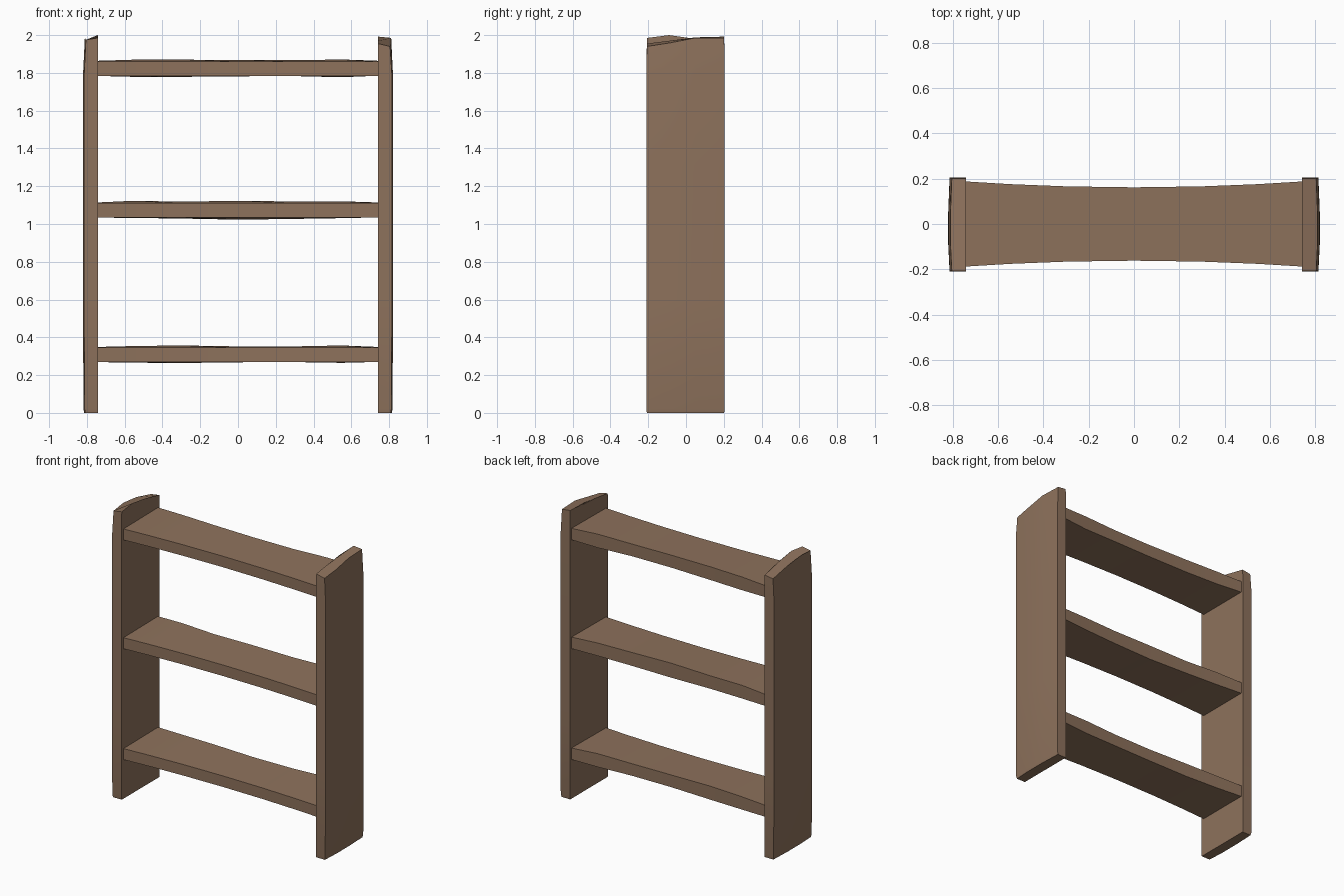
import bpy

if "Cube" in bpy.data.objects:
    bpy.data.objects.remove(bpy.data.objects["Cube"])

wood = bpy.data.materials.new("brown wood")
wood.diffuse_color = (0.27, 0.168, 0.107, 1)
wood.use_nodes = True
wood.node_tree.nodes["Principled BSDF"].inputs["Base Color"].default_value = wood.diffuse_color


def loft(name, rings):
    """Skin a list of equal-sized closed rings and cap both ends."""
    n = len(rings[0])
    verts = [p for r in rings for p in r]
    faces = [(i * n + j, i * n + (j + 1) % n, (i + 1) * n + (j + 1) % n, (i + 1) * n + j)
             for i in range(len(rings) - 1) for j in range(n)]
    last = (len(rings) - 1) * n
    faces += [tuple(reversed(range(n))), tuple(last + j for j in range(n))]
    me = bpy.data.meshes.new(name)
    me.from_pydata(verts, [], faces)
    me.materials.append(wood)
    ob = bpy.data.objects.new(name, me)
    bpy.context.collection.objects.link(ob)
    # consistent outward normals, then smooth along the board only
    bpy.ops.object.select_all(action='DESELECT')
    ob.select_set(True)
    bpy.context.view_layer.objects.active = ob
    bpy.ops.object.mode_set(mode='EDIT')
    bpy.ops.mesh.select_all(action='SELECT')
    bpy.ops.mesh.normals_make_consistent(inside=False)
    bpy.ops.object.mode_set(mode='OBJECT')
    bpy.ops.object.shade_smooth_by_angle(angle=0.52)
    return ob


# Side boards: slightly bulging outer face, worn slanted top
YS = [-0.21, -0.09, 0.05, 0.205]
BULGE = [0.0, 0.006, 0.006, 0.0]


def side_board(name, side, top_in, top_out):
    rings = []
    levels = [(0.0, 0.808, 0.985), (0.02, 0.812, 1.0), (0.6, 0.815, 1.0),
              (1.3, 0.814, 1.0), (1.8, 0.814, 1.0), (None, 0.805, 0.985)]
    for z, xo, w in levels:
        inner = [(side * 0.742, y * w, top_in[i] if z is None else z)
                 for i, y in enumerate(YS)]
        outer = [(side * (xo + BULGE[i]), y * w, top_out[i] if z is None else z)
                 for i, y in enumerate(YS)]
        rings.append(inner + outer[::-1])
    return loft(name, rings)


side_board("left_side_board", -1, [1.985, 2.0, 1.98, 1.945], [1.975, 1.985, 1.97, 1.935])
side_board("right_side_board", 1, [1.955, 1.97, 1.988, 1.992], [1.94, 1.958, 1.985, 1.985])

# Shelves: waisted planks with an uneven back edge
XS = [-0.744, -0.55, -0.3, 0.0, 0.3, 0.55, 0.744]
SHELVES = {
    "bottom_shelf": (0.27, [0, 5, 8, 3, 3, 8, 0], [0, -4, -6, -2, -1, -5, 0]),
    "middle_shelf": (1.035, [0, 9, 4, 9, 5, 6, 0], [0, -3, -6, -12, -8, -4, 0]),
    "top_shelf": (1.785, [0, 6, 6, 4, 3, 7, 0], [0, -6, -6, -3, -2, -8, 0]),
}
for name, (z, up, down) in SHELVES.items():
    rings = []
    for x, u, d in zip(XS, up, down):
        h = 0.162 + 0.026 * (x / 0.744) ** 2
        zb, zt = z + d * 0.001, z + 0.079 + u * 0.001
        rings.append([(x, -h, z - 0.001), (x, h, zb), (x, h, zt), (x, -h, z + 0.075)])
    loft(name, rings)
